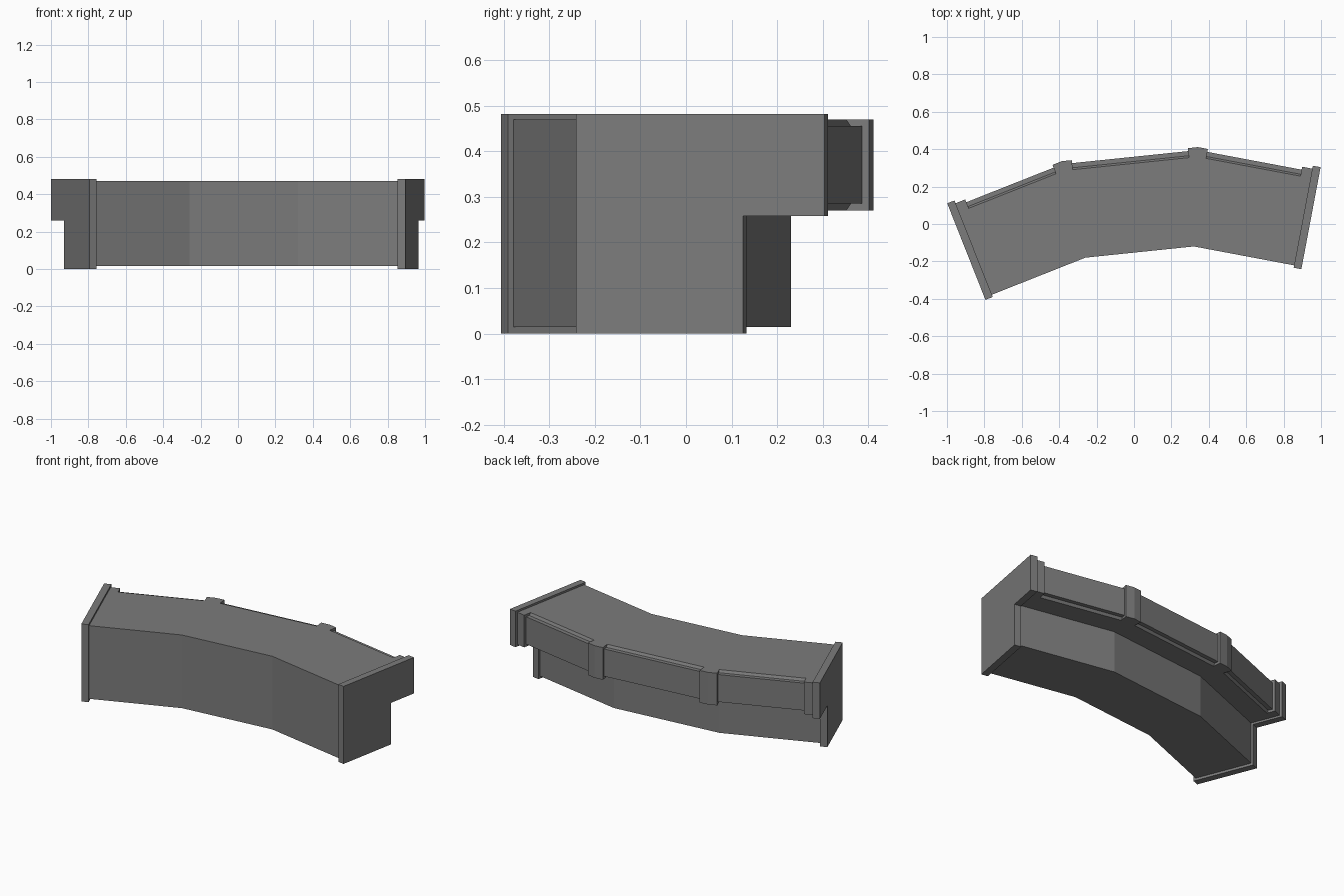
import bpy, bmesh
from mathutils import Vector

cube = bpy.data.objects.get("Cube")
if cube:
    bpy.data.objects.remove(cube, do_unlink=True)

grey = bpy.data.materials.new("counter grey")
grey.use_nodes = True
colour = (0.2, 0.2, 0.2, 1)
grey.diffuse_color = colour
grey.node_tree.nodes["Principled BSDF"].inputs["Base Color"].default_value = colour


def offsets(path):
    """Sideways direction at each path point, mitred at the bends."""
    dirs = [(b - a).normalized() for a, b in zip(path, path[1:])]
    result = []
    for i in range(len(path)):
        near = [dirs[max(i - 1, 0)], dirs[min(i, len(dirs) - 1)]]
        n1, n2 = [Vector((-d.y, d.x)) for d in near]
        result.append((n1 + n2) / (1 + n1.dot(n2)))
    return result


def sweep(name, path, profile):
    """Solid made by sweeping a (depth, height) profile along a path."""
    bm = bmesh.new()
    rings = []
    for p, n in zip(path, offsets(path)):
        rings.append([bm.verts.new((*(p + n * d), z)) for d, z in profile])
    count = len(profile)
    for a, b in zip(rings, rings[1:]):
        for j in range(count):
            k = (j + 1) % count
            bm.faces.new((a[j], a[k], b[k], b[j]))
    bm.faces.new(rings[0][::-1])
    bm.faces.new(rings[-1])
    bmesh.ops.recalc_face_normals(bm, faces=bm.faces)
    mesh = bpy.data.meshes.new(name)
    bm.to_mesh(mesh)
    bm.free()
    mesh.materials.append(grey)
    obj = bpy.data.objects.new(name, mesh)
    bpy.context.collection.objects.link(obj)


def toward(a, b, length):
    return a + (b - a).normalized() * length


def box(d0, d1, z0, z1):
    return [(d0, z0), (d1, z0), (d1, z1), (d0, z1)]


# Front line of the counter, left to right in plan
front = [Vector(p) for p in ((-0.76, -0.378), (-0.26, -0.18), (0.32, -0.12), (0.856, -0.221))]

# Counter body with overhanging, bevelled rear panels
sweep("counter_body", front, [
    (0, 0.015), (0.347, 0.015), (0.347, 0.27), (0.475, 0.27), (0.485, 0.285),
    (0.51, 0.285), (0.51, 0.455), (0.485, 0.455), (0.475, 0.47), (0, 0.47)])

# End caps, slightly proud of the body
cap = [(-0.013, 0), (0.36, 0), (0.36, 0.258), (0.542, 0.258), (0.542, 0.482), (-0.013, 0.482)]
sweep("right_end_cap", [toward(front[0], front[1], -0.042), front[0]], cap)
sweep("left_end_cap", [front[-1], toward(front[-1], front[-2], -0.042)], cap)

# Bent pilasters at the corners and posts beside the caps
back = [p + n * 0.5 for p, n in zip(front, offsets(front))]
trim = box(-0.025, 0.026, 0.27, 0.47)
for i, side in ((1, "right"), (2, "left")):
    sweep(side + "_pilaster",
          [toward(back[i], back[i - 1], 0.05), back[i], toward(back[i], back[i + 1], 0.05)], trim)
sweep("right_end_post", [back[0], toward(back[0], back[1], 0.055)], trim)
sweep("left_end_post", [toward(back[-1], back[-2], 0.055), back[-1]], trim)
